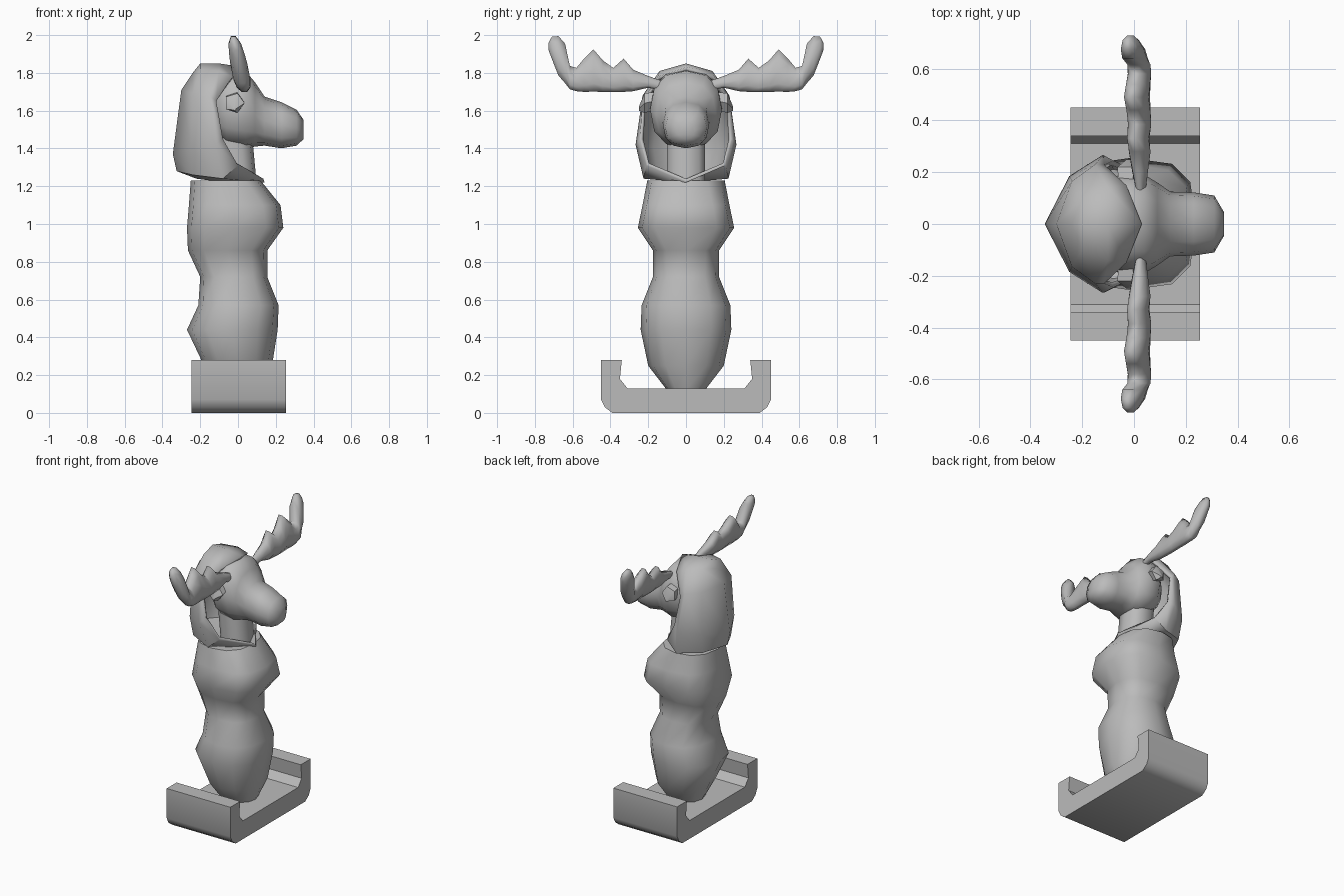
import bpy
import bmesh
from math import cos, sin, tau, radians, copysign
from mathutils import Vector

default = bpy.data.objects.get("Cube")
if default:
    bpy.data.objects.remove(default, do_unlink=True)

grey = bpy.data.materials.new("plain grey")
grey.use_nodes = True
grey.diffuse_color = (0.5, 0.5, 0.5, 1)
grey.node_tree.nodes["Principled BSDF"].inputs["Base Color"].default_value = (0.5, 0.5, 0.5, 1)


def finish(name, bm, angle=50):
    """Turn a bmesh into a smooth, grey object."""
    bmesh.ops.remove_doubles(bm, verts=bm.verts, dist=0.0005)
    bmesh.ops.recalc_face_normals(bm, faces=bm.faces)
    mesh = bpy.data.meshes.new(name)
    bm.to_mesh(mesh)
    bm.free()
    mesh.materials.append(grey)
    mesh.shade_smooth()
    mesh.set_sharp_from_angle(angle=radians(angle))
    obj = bpy.data.objects.new(name, mesh)
    bpy.context.collection.objects.link(obj)
    return obj


def ring(centre, across, up, sides, power=1.0):
    """Rounded cross-section; a power below one makes it boxier."""
    points = []
    for i in range(sides):
        c, s = cos(tau * i / sides), sin(tau * i / sides)
        c, s = (copysign(abs(k) ** power, k) for k in (c, s))
        points.append(Vector(centre) + Vector(across) * c + Vector(up) * s)
    return points


def loft(name, rings, closed=True, angle=50):
    bm = bmesh.new()
    rows = [[bm.verts.new(p) for p in r] for r in rings]
    count = len(rows[0])
    for a, b in zip(rows, rows[1:]):
        for i in range(count if closed else count - 1):
            j = (i + 1) % count
            bm.faces.new((a[i], a[j], b[j], b[i]))
    if closed:
        bm.faces.new(rows[0])
        bm.faces.new(rows[-1])
    return finish(name, bm, angle)


# Cradle base: mirrored side profile swept from back to front
half = [(0.31, 0.13), (0.35, 0.18), (0.34, 0.28), (0.45, 0.28),
        (0.45, 0.07), (0.43, 0.03), (0.39, 0)]
outline = half + [(-y, z) for y, z in reversed(half)]
loft("cradle_base", [[(x, y, z) for y, z in outline] for x in (-0.245, 0.255)], angle=40)

# Body: height, back, front, half width, boxiness
body = [
    (0.12, -0.12, 0.13, 0.1, 0.9),
    (0.25, -0.18, 0.18, 0.2, 0.9),
    (0.44, -0.27, 0.21, 0.24, 0.85),
    (0.57, -0.21, 0.215, 0.235, 0.85),
    (0.72, -0.2, 0.155, 0.175, 0.8),
    (0.86, -0.265, 0.155, 0.175, 0.75),
    (0.98, -0.27, 0.24, 0.255, 0.65),
    (1.1, -0.26, 0.225, 0.23, 0.7),
    (1.23, -0.25, 0.12, 0.205, 0.85),
]
loft("body", [ring(((b + f) / 2, 0, z), ((f - b) / 2, 0, 0), (0, w, 0), 12, p)
              for z, b, f, w, p in body])

# Neck
loft("neck", [ring((x, 0, z), (0.1, 0, 0), (0, 0.105, 0), 10, 0.8)
              for x, z in ((0, 1.2), (-0.03, 1.52))])

# Head: depth, middle height, half height, half width
head = [
    (-0.15, 1.62, 0.12, 0.1),
    (-0.06, 1.62, 0.2, 0.19),
    (0.04, 1.605, 0.205, 0.19),
    (0.09, 1.58, 0.17, 0.16),
    (0.14, 1.545, 0.13, 0.125),
    (0.23, 1.523, 0.122, 0.122),
    (0.31, 1.51, 0.095, 0.11),
    (0.348, 1.5, 0.05, 0.045),
]
loft("head", [ring((x, 0, z), (0, w, 0), (0, 0, h), 12, 0.85)
              for x, z, h, w in head])

# Hood: one side from the face opening round to the spine, then mirrored
opening = [(0.03, 0, 1.83), (-0.03, 0.15, 1.78), (-0.115, 0.23, 1.65),
           (-0.08, 0.245, 1.45), (0, 0.21, 1.31), (0.14, 0, 1.22)]
widest = [(-0.1, 0, 1.85), (-0.1, 0.14, 1.81), (-0.15, 0.23, 1.68),
          (-0.12, 0.267, 1.42), (-0.08, 0.225, 1.24), (-0.07, 0, 1.22)]
rear = [(-0.2, 0, 1.85), (-0.2, 0.1, 1.82), (-0.24, 0.165, 1.69),
        (-0.25, 0.185, 1.4), (-0.24, 0.16, 1.26), (-0.22, 0, 1.24)]
spine = [(-0.2, 0, 1.85), (-0.24, 0, 1.8), (-0.3, 0, 1.71),
         (-0.345, 0, 1.37), (-0.325, 0, 1.28), (-0.22, 0, 1.24)]
rows = [r + [(x, -y, z) for x, y, z in reversed(r[1:-1])] + r[:1]
        for r in (opening, widest, rear, spine)]
hood = loft("hood", rows, closed=False, angle=60)
rim = hood.modifiers.new("cloth thickness", "SOLIDIFY")
rim.thickness = 0.02
rim.offset = -1

# Antlers: reach, underside, topside, half thickness
antler = [
    (0.1, 1.7, 1.75, 0.012),
    (0.2, 1.72, 1.785, 0.03),
    (0.28, 1.7, 1.82, 0.042),
    (0.33, 1.695, 1.88, 0.04),
    (0.385, 1.695, 1.83, 0.045),
    (0.44, 1.695, 1.87, 0.045),
    (0.49, 1.695, 1.93, 0.045),
    (0.54, 1.695, 1.88, 0.045),
    (0.58, 1.7, 1.83, 0.045),
    (0.615, 1.71, 1.84, 0.045),
    (0.64, 1.74, 1.96, 0.045),
    (0.675, 1.78, 2.0, 0.042),
    (0.71, 1.87, 1.995, 0.03),
    (0.728, 1.92, 1.96, 0.012),
]
for side, sign in (("left", 1), ("right", -1)):
    rings = []
    for y, low, high, t in antler:
        mid, tall = (low + high) / 2, (high - low) / 2
        # blades lean backward as they rise
        rings.append(ring((0.03 - 0.2 * (mid - 1.72), sign * y, mid),
                          (t, 0, 0), (-0.2 * tall, 0, tall), 10))
    loft(side + "_antler", rings, angle=70)

    # Ears: small pointed buds at the edge of the hood
    bud = [(0.17, 0.05, 1.65), (0.22, 0.055, 1.64), (0.25, 0.01, 1.61)]
    loft(side + "_ear", [ring((-0.02, sign * y, z), (r, 0, 0), (0, 0, r), 5)
                         for y, r, z in bud], angle=40)
